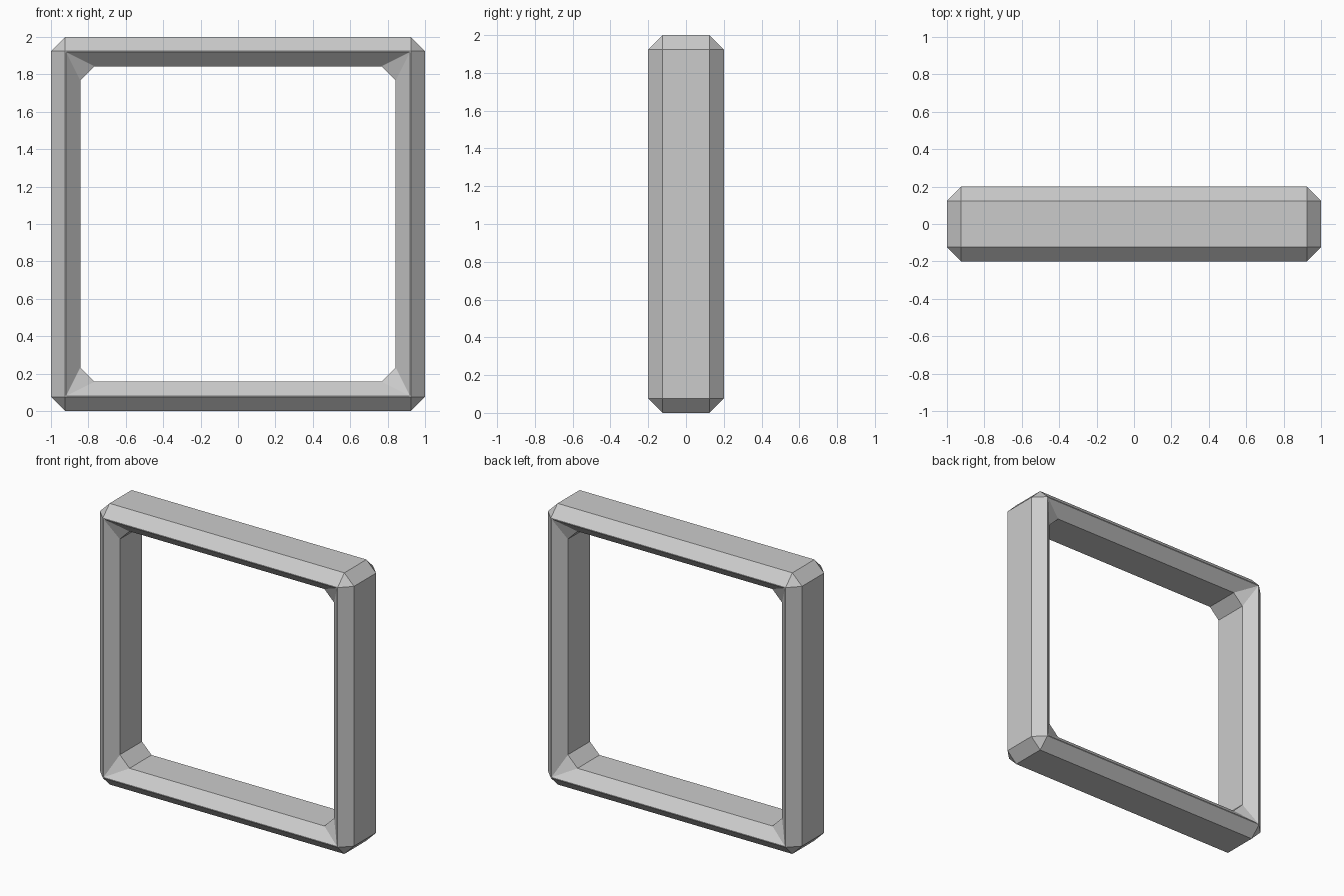
import bpy, bmesh

if "Cube" in bpy.data.objects:
    bpy.data.objects.remove(bpy.data.objects["Cube"])

OUTER, INNER, DEPTH, BEVEL = 1.0, 0.843, 0.2, 0.076

# Square ring of mitred rails, extruded through the depth
bm = bmesh.new()
signs = [(-1, -1), (1, -1), (1, 1), (-1, 1)]
rings = {}
for y in (-DEPTH, DEPTH):
    for half in (OUTER, INNER):
        rings[y, half] = [bm.verts.new((sx * half, y, 1 + sz * half)) for sx, sz in signs]
loops = [rings[-DEPTH, OUTER], rings[-DEPTH, INNER], rings[DEPTH, INNER], rings[DEPTH, OUTER]]
for k in range(4):
    a, b = loops[k], loops[(k + 1) % 4]
    for i in range(4):
        j = (i + 1) % 4
        bm.faces.new((a[i], a[j], b[j], b[i]))
bmesh.ops.recalc_face_normals(bm, faces=bm.faces[:])
mesh = bpy.data.meshes.new("square_frame")
bm.to_mesh(mesh)
bm.free()
frame = bpy.data.objects.new("square_frame", mesh)
bpy.context.collection.objects.link(frame)

# Single flat chamfer on every sharp edge, inside corners included
bevel = frame.modifiers.new("chamfer", 'BEVEL')
bevel.width = BEVEL
bevel.segments = 1
bevel.limit_method = 'ANGLE'
